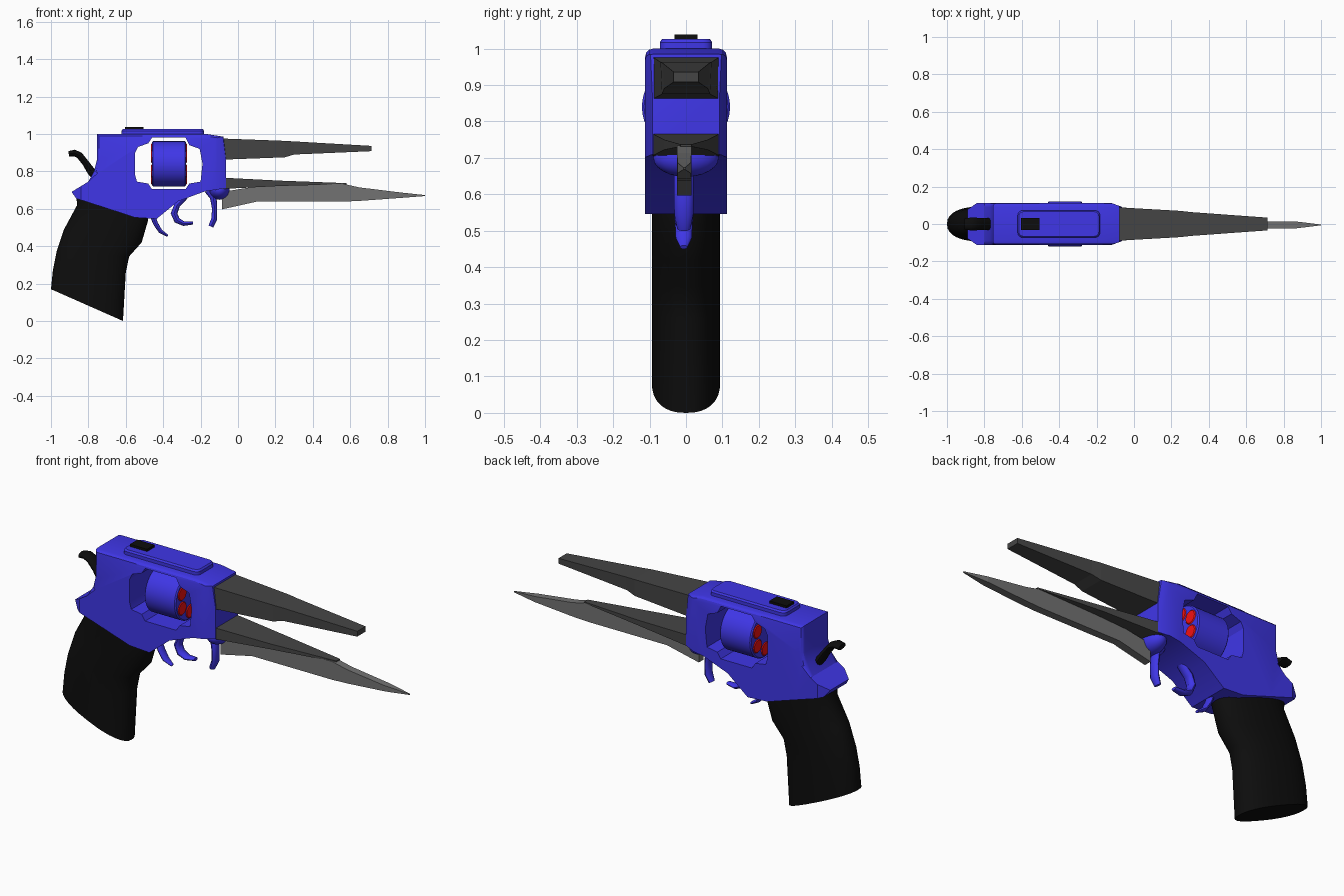
import bpy, bmesh, math
from mathutils import Vector

if "Cube" in bpy.data.objects:
    bpy.data.objects.remove(bpy.data.objects["Cube"])


def material(name, rgb):
    m = bpy.data.materials.new(name)
    m.diffuse_color = (*rgb, 1)
    m.use_nodes = True
    m.node_tree.nodes["Principled BSDF"].inputs["Base Color"].default_value = m.diffuse_color
    return m


BLUE = material("blue", (0.05, 0.037, 0.8))
BLACK = material("black", (0.004, 0.004, 0.004))
DARK = material("dark_grey", (0.06, 0.06, 0.06))
STEEL = material("steel", (0.17, 0.17, 0.17))
RED = material("red", (0.9, 0.005, 0.005))


def finish(bm, name, mat, smooth=None):
    bmesh.ops.recalc_face_normals(bm, faces=bm.faces)
    me = bpy.data.meshes.new(name)
    bm.to_mesh(me)
    bm.free()
    ob = bpy.data.objects.new(name, me)
    bpy.context.collection.objects.link(ob)
    if mat:
        me.materials.append(mat)
    bpy.ops.object.select_all(action='DESELECT')
    ob.select_set(True)
    bpy.context.view_layer.objects.active = ob
    if smooth:
        bpy.ops.object.shade_smooth_by_angle(angle=math.radians(smooth))
    return ob


def loft(name, rings, mat, smooth=None):
    bm = bmesh.new()
    vs = [[bm.verts.new(p) for p in r] for r in rings]
    n = len(vs[0])
    for a, b in zip(vs, vs[1:]):
        for i in range(n):
            j = (i + 1) % n
            bm.faces.new((a[i], a[j], b[j], b[i]))
    bm.faces.new(vs[0])
    bm.faces.new(vs[-1])
    return finish(bm, name, mat, smooth)


def extrude_xz(profile, hw):
    bm = bmesh.new()
    f = bm.faces.new([bm.verts.new((x, -hw, z)) for x, z in profile])
    r = bmesh.ops.extrude_face_region(bm, geom=[f])
    bmesh.ops.translate(bm, vec=(0, 2 * hw, 0),
                        verts=[v for v in r["geom"] if isinstance(v, bmesh.types.BMVert)])
    bmesh.ops.recalc_face_normals(bm, faces=bm.faces)
    return bm


def box_loft(name, sections, mat, y=0.0):
    # sections: x, bottom z, top z, bottom half width, top half width
    loft(name, [[(x, y - wb, b), (x, y + wb, b), (x, y + wt, t), (x, y - wt, t)]
                for x, b, t, wb, wt in sections], mat)


def sweep(name, path, mat, y=0.0, n=12):
    # path: x, z, half thickness, half width
    pts = [Vector((x, y, z)) for x, z, _, _ in path]
    rings = []
    for i, p in enumerate(pts):
        t = (pts[min(i + 1, len(pts) - 1)] - pts[max(i - 1, 0)]).normalized()
        side = Vector((t.z, 0, -t.x))
        rings.append([p + side * (path[i][2] * math.cos(a)) + Vector((0, path[i][3] * math.sin(a), 0))
                      for a in (2 * math.pi * k / n for k in range(n))])
    loft(name, rings, mat, 40)


def cylinder_x(name, x0, x1, y, z, r, mat, n, chamfer=0.0):
    def ring(x, q):
        return [(x, y + q * math.cos(2 * math.pi * k / n), z + q * math.sin(2 * math.pi * k / n))
                for k in range(n)]
    rings = [ring(x0, r - chamfer), ring(x1, r - chamfer)]
    if chamfer:
        rings[1:1] = [ring(x0 + chamfer, r), ring(x1 - chamfer, r)]
    loft(name, rings, mat, 35)


# Frame: profile body, tapered tail and nose, softened top edges, through window
bm = extrude_xz([(-0.755, 1.0), (-0.755, 0.86), (-0.77, 0.80), (-0.80, 0.745), (-0.89, 0.69),
                 (-0.865, 0.655), (-0.71, 0.605), (-0.55, 0.553), (-0.435, 0.546), (-0.32, 0.64),
                 (-0.18, 0.692), (-0.065, 0.71), (-0.065, 0.87), (-0.078, 0.985), (-0.17, 1.0)], 0.112)
edges = [e for e in bm.edges if abs(e.verts[0].co.y - e.verts[1].co.y) < 1e-4
         and min(v.co.z for v in e.verts) > 0.74]
edges = [e for e in edges if min(v.co.z for v in e.verts) > 0.86 or e.verts[0].co.x < -0.7]
bmesh.ops.bevel(bm, geom=edges, offset=0.022, segments=3, profile=0.5, affect='EDGES')
for s in (-1, 1):
    for co, no in (((-0.84, s * 0.112, 0), (-0.035, s * 0.05, 0)),
                   ((-0.12, s * 0.112, 0), (0.02, s * 0.055, 0))):
        bmesh.ops.bisect_plane(bm, geom=bm.verts[:] + bm.edges[:] + bm.faces[:], dist=1e-5,
                               plane_co=co, plane_no=no, clear_outer=True)
        bmesh.ops.holes_fill(bm, edges=[e for e in bm.edges if e.is_boundary])
frame = finish(bm, "frame", BLUE)
cutter = finish(extrude_xz([(-0.55, 0.90), (-0.535, 0.93), (-0.48, 0.95), (-0.46, 0.98), (-0.28, 0.98),
                            (-0.26, 0.94), (-0.205, 0.92), (-0.19, 0.84), (-0.2, 0.745), (-0.26, 0.735),
                            (-0.28, 0.705), (-0.46, 0.705), (-0.48, 0.735), (-0.54, 0.745),
                            (-0.55, 0.78)], 0.3), "window_cutter", None)
cutter.hide_render = True
mod = frame.modifiers.new("window", 'BOOLEAN')
mod.operation = 'DIFFERENCE'
mod.solver = 'EXACT'
mod.object = cutter
bpy.context.view_layer.objects.active = frame
bpy.ops.object.modifier_apply(modifier="window")
bpy.data.objects.remove(cutter)
bpy.ops.object.select_all(action='DESELECT')
frame.select_set(True)
bpy.ops.object.shade_smooth_by_angle(angle=math.radians(25))

# Rotating drum with six red rounds visible at both ends
cylinder_x("drum", -0.46, -0.278, 0, 0.84, 0.121, BLUE, 40, 0.006)
for i in range(6):
    a = math.pi / 6 + i * math.pi / 3
    cylinder_x(f"round_{i + 1}", -0.464, -0.274, 0.076 * math.cos(a), 0.84 + 0.076 * math.sin(a),
               0.035, RED, 16, 0.004)


# Top plate with rounded corners, and rear sight
def plate_ring(hx, hy, z, r=0.025):
    return [(-0.402 + sx * (hx - r) + r * math.cos(q), sy * (hy - r) + r * math.sin(q), z)
            for k, (sx, sy) in enumerate(((1, 1), (-1, 1), (-1, -1), (1, -1)))
            for q in (math.pi / 2 * (k + j / 4) for j in range(5))]


loft("top_plate", [plate_ring(0.22, 0.072, 0.99), plate_ring(0.22, 0.072, 1.017),
                   plate_ring(0.214, 0.066, 1.026)], BLUE, 25)
box_loft("rear_sight", [(-0.605, 1.01, 1.038, 0.031, 0.031), (-0.505, 1.01, 1.038, 0.031, 0.031)], BLACK)

# Upper and lower barrels, and the blade under them
box_loft("upper_barrel", [(-0.1, 0.862, 0.976, 0.09, 0.09), (0.25, 0.875, 0.963, 0.066, 0.07),
                          (0.3, 0.89, 0.96, 0.06, 0.064), (0.715, 0.908, 0.936, 0.034, 0.034)], DARK)
box_loft("lower_barrel", [(-0.1, 0.705, 0.767, 0.093, 0.093), (0.23, 0.722, 0.75, 0.06, 0.06),
                          (0.58, 0.731, 0.737, 0.015, 0.015)], DARK)
box_loft("blade", [(-0.085, 0.597, 0.69, 0.02, 0.02), (0.1, 0.638, 0.72, 0.02, 0.02),
                   (0.56, 0.638, 0.734, 0.02, 0.02), (0.65, 0.642, 0.714, 0.02, 0.02),
                   (0.87, 0.658, 0.687, 0.018, 0.018), (1.0, 0.668, 0.673, 0.002, 0.002)], STEEL, -0.005)

# Rounded blade mount under the nose
bm = bmesh.new()
bmesh.ops.create_uvsphere(bm, u_segments=24, v_segments=12, radius=1)
for v in bm.verts:
    v.co = Vector((-0.1 + 0.055 * v.co.x, 0.09 * v.co.y, 0.7 + 0.052 * v.co.z))
    v.co.z = min(v.co.z, 0.715)
finish(bm, "blade_mount", BLUE, 40)

# Trigger and finger hooks
Y = -0.006
sweep("front_hook", [(-0.16, 0.70, 0.02, 0.026), (-0.132, 0.66, 0.018, 0.027), (-0.125, 0.60, 0.014, 0.027),
                     (-0.127, 0.545, 0.016, 0.026), (-0.145, 0.505, 0.014, 0.018)], BLUE, Y)
sweep("trigger", [(-0.28, 0.665, 0.014, 0.024), (-0.325, 0.62, 0.016, 0.026), (-0.342, 0.575, 0.018, 0.026),
                  (-0.326, 0.538, 0.017, 0.026), (-0.29, 0.52, 0.012, 0.024), (-0.24, 0.524, 0.008, 0.016)],
      BLUE, Y)
sweep("rear_hook", [(-0.46, 0.57, 0.014, 0.024), (-0.44, 0.52, 0.013, 0.024), (-0.415, 0.48, 0.011, 0.022),
                    (-0.376, 0.455, 0.006, 0.01)], BLUE, Y)

# Hammer
sweep("hammer", [(-0.905, 0.893, 0.015, 0.03), (-0.875, 0.898, 0.018, 0.034), (-0.848, 0.886, 0.018, 0.034),
                 (-0.815, 0.845, 0.018, 0.032), (-0.785, 0.80, 0.022, 0.032), (-0.75, 0.76, 0.022, 0.032)],
      BLACK)

# Grip: oval sections between back and front outline points
rings = []
for bx, bz, fx, fz in ((-0.865, 0.67, -0.48, 0.60), (-0.86, 0.62, -0.48, 0.54), (-0.93, 0.49, -0.515, 0.42),
                       (-0.97, 0.37, -0.582, 0.345), (-0.99, 0.27, -0.6, 0.26), (-1.0, 0.17, -0.615, 0.0)):
    ring = []
    for k in range(32):
        c, s = math.cos(k * math.pi / 16), math.sin(k * math.pi / 16)
        u = math.copysign(abs(c) ** 0.85, c)
        ring.append(((bx + fx + u * (fx - bx)) / 2, 0.094 * math.copysign(abs(s) ** 0.85, s),
                     (bz + fz + u * (fz - bz)) / 2))
    rings.append(ring)
loft("grip", rings, BLACK, 40)
